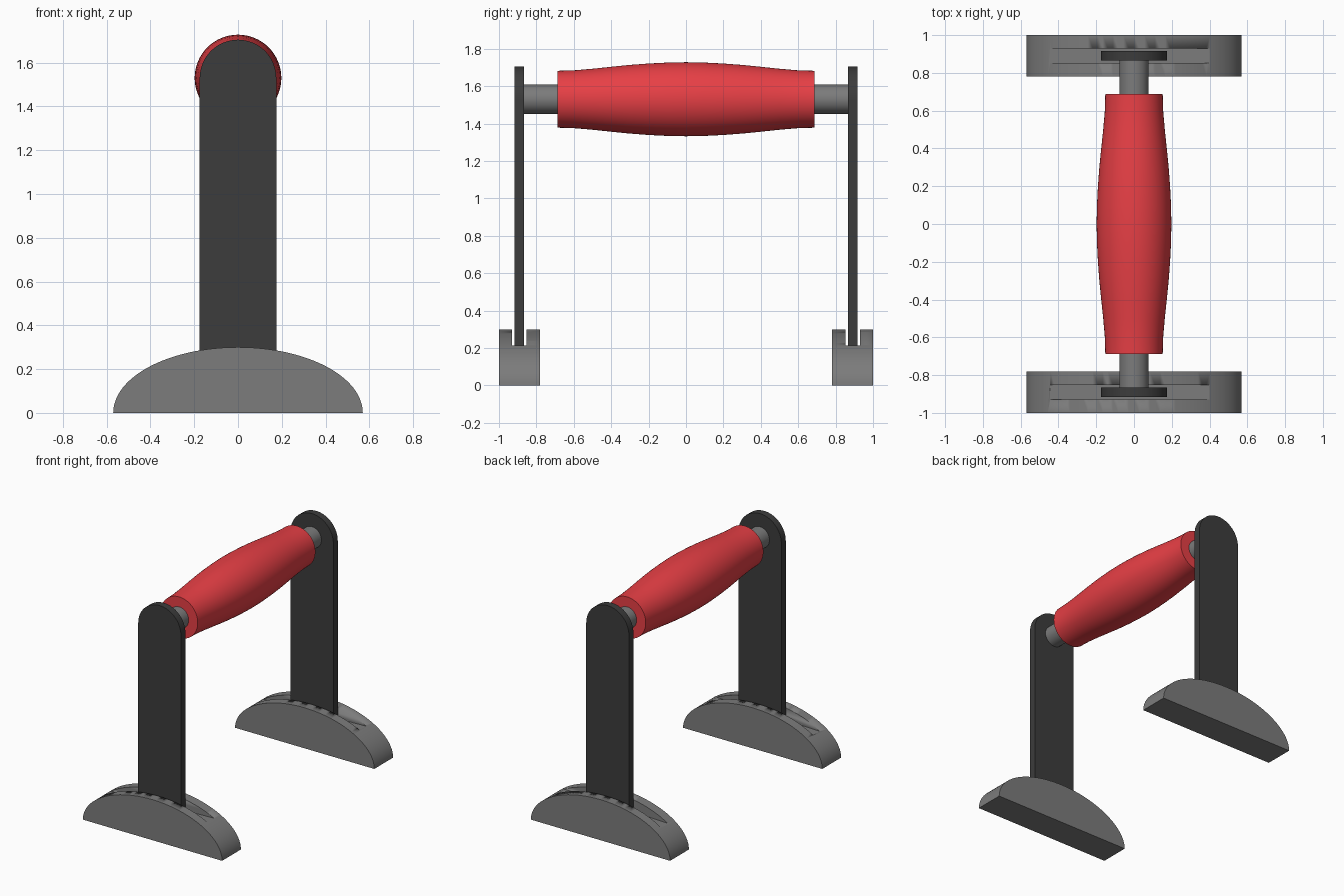
import bpy, bmesh, math

if "Cube" in bpy.data.objects:
    bpy.data.objects.remove(bpy.data.objects["Cube"])


def material(name, rgb):
    m = bpy.data.materials.new(name)
    m.diffuse_color = (*rgb, 1)
    m.use_nodes = True
    m.node_tree.nodes["Principled BSDF"].inputs["Base Color"].default_value = m.diffuse_color
    return m


red = material("red_rubber", (0.80, 0.05, 0.06))
dark = material("dark_steel", (0.045, 0.045, 0.045))
grey = material("grey_metal", (0.20, 0.20, 0.20))
AXIS_Z = 1.53


def finish(bm, name, mat=None):
    bmesh.ops.recalc_face_normals(bm, faces=bm.faces)
    me = bpy.data.meshes.new(name)
    bm.to_mesh(me)
    bm.free()
    ob = bpy.data.objects.new(name, me)
    bpy.context.collection.objects.link(ob)
    if mat:
        me.materials.append(mat)
    bpy.ops.object.select_all(action='DESELECT')
    ob.select_set(True)
    bpy.context.view_layer.objects.active = ob
    bpy.ops.object.shade_smooth_by_angle(angle=math.radians(30))
    return ob


def extrude_xz(name, outline, y0, y1, mat=None):
    """Prism from an x/z outline, running from y0 to y1."""
    bm = bmesh.new()
    f = bm.faces.new([bm.verts.new((x, y0, z)) for x, z in outline])
    r = bmesh.ops.extrude_face_region(bm, geom=[f])
    for v in r["geom"]:
        if isinstance(v, bmesh.types.BMVert):
            v.co.y = y1
    return finish(bm, name, mat)


def lathe_y(name, profile, mat=None, n=64):
    """Capped solid of revolution about the handle axis, profile of (y, r)."""
    bm = bmesh.new()
    rings = [[bm.verts.new((r * math.cos(2 * math.pi * i / n), y,
                            AXIS_Z + r * math.sin(2 * math.pi * i / n)))
              for i in range(n)] for y, r in profile]
    for a, b in zip(rings, rings[1:]):
        for i in range(n):
            j = (i + 1) % n
            bm.faces.new((a[i], a[j], b[j], b[i]))
    bm.faces.new(rings[0])
    bm.faces.new(rings[-1])
    return finish(bm, name, mat)


def arc(cx, cz, rx, rz, n):
    return [(cx + rx * math.cos(math.pi * i / n), cz + rz * math.sin(math.pi * i / n))
            for i in range(n + 1)]


for side, s in (("front", -1), ("back", 1)):
    # Half-ellipse foot with a slot whose floor breaks out through the curve
    foot = extrude_xz(side + "_foot", arc(0, 0, 0.57, 0.30, 64), s * 0.78, s * 1.0, grey)
    slot = extrude_xz("slot_cutter", [(-0.443, 0.188), (0.40, 0.2135), (0.60, 0.2195),
                                      (0.60, 0.5), (-0.60, 0.5), (-0.60, 0.183)],
                      s * 0.852, s * 0.93)
    cut = foot.modifiers.new("slot", 'BOOLEAN')
    cut.operation = 'DIFFERENCE'
    cut.solver = 'EXACT'
    cut.object = slot
    bpy.context.view_layer.objects.active = foot
    bpy.ops.object.modifier_apply(modifier=cut.name)
    bpy.data.objects.remove(slot)
    # Flat upright with rounded top
    extrude_xz(side + "_upright",
               arc(0, AXIS_Z, 0.175, 0.175, 32) + [(-0.175, 0.19), (0.175, 0.19)],
               s * 0.865, s * 0.917, dark)

# Rod between the uprights
lathe_y("handle_rod", [(-0.87, 0.078), (0.87, 0.078)], grey, 48)

# Swollen grip, profile interpolated between radii from middle to end
half = [(0, .198), (.1, .196), (.2, .191), (.3, .1835), (.4, .1735), (.5, .163),
        (.6, .1545), (.688, .152)]
lathe_y("grip", [(-y, r) for y, r in half[:0:-1]] + half, red)
